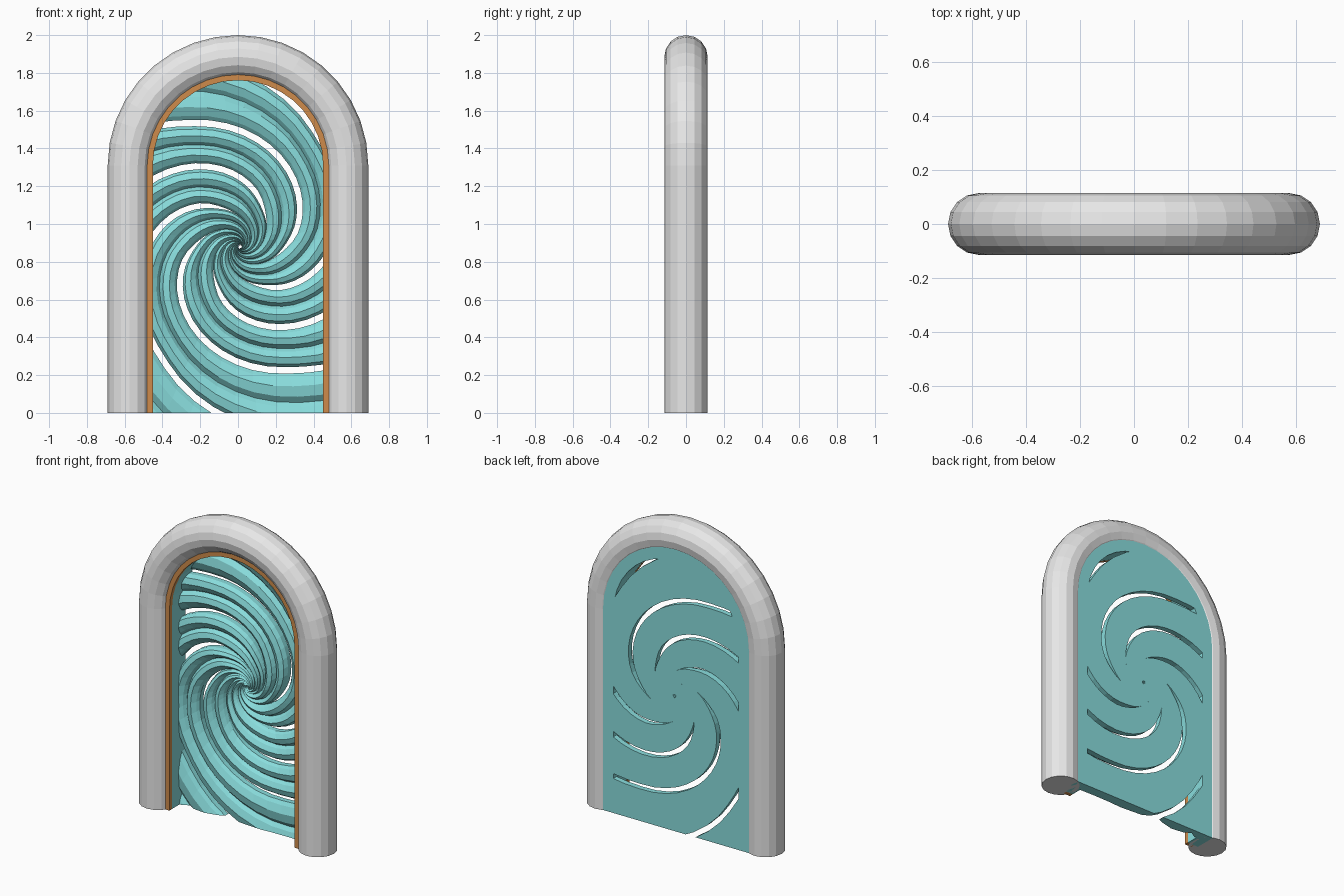
import bpy, bmesh, math
from mathutils import Vector

if "Cube" in bpy.data.objects:
    bpy.data.objects.remove(bpy.data.objects["Cube"])

ZC = 1.31            # height where the arch curve begins
CX, CZ = 0.01, 0.88  # centre of the swirl


def material(name, rgb):
    m = bpy.data.materials.new(name)
    m.diffuse_color = (*rgb, 1)
    m.use_nodes = True
    m.node_tree.nodes["Principled BSDF"].inputs["Base Color"].default_value = m.diffuse_color
    return m


GREY = material("stone grey", (0.80, 0.80, 0.80))
TEAL = material("portal teal", (0.25, 0.72, 0.72))
ORANGE = material("trim orange", (0.62, 0.26, 0.07))


def outline(R, n=18):
    """Points (x, z) of an arch: leg, half circle, leg."""
    arc = [(-R * math.cos(math.pi * i / n), ZC + R * math.sin(math.pi * i / n))
           for i in range(n + 1)]
    return [(-R, 0)] + arc + [(R, 0)]


def finish(bm, name, mat):
    me = bpy.data.meshes.new(name)
    bm.to_mesh(me)
    bm.free()
    me.materials.append(mat)
    ob = bpy.data.objects.new(name, me)
    bpy.context.collection.objects.link(ob)
    return ob


def skin(bm, rings):
    """Join closed rings of points into a capped solid."""
    vs = [[bm.verts.new(p) for p in ring] for ring in rings]
    n = len(rings[0])
    for a, b in zip(vs, vs[1:]):
        for j in range(n):
            k = (j + 1) % n
            bm.faces.new((a[j], a[k], b[k], b[j]))
    bm.faces.new(vs[0])
    bm.faces.new(vs[-1])


def arch_solid(name, section, mat, n=18):
    """Sweep a (radius, y) section along the arch."""
    paths = [outline(r, n) for r, y in section]
    rings = [[(p[i][0], s[1], p[i][1]) for p, s in zip(paths, section)]
             for i in range(n + 3)]
    bm = bmesh.new()
    skin(bm, rings)
    bmesh.ops.recalc_face_normals(bm, faces=bm.faces)
    return finish(bm, name, mat)


# Round stone arch
tube = [(0.575 + 0.115 * math.cos(math.pi * i / 8), 0.115 * math.sin(math.pi * i / 8))
        for i in range(16)]
arch_solid("arch_frame", tube, GREY)


# Thin linings on the inside of the arch
def band(r0, r1, y0, y1):
    return [(r0, y0), (r1, y0), (r1, y1), (r0, y1)]


BACK = 0.103
arch_solid("orange_trim", band(0.451, 0.50, -0.062, -0.035), ORANGE)
arch_solid("teal_lining", band(0.452, 0.53, -0.035, BACK), TEAL)

# Swirl arms: two ridges each, flat back, open slots between arms
PROFILE = [(0, 0.035), (0.07, 0.052), (0.22, 0.072), (0.40, 0.062), (0.5, 0.035),
           (0.58, 0.055), (0.74, 0.072), (0.92, 0.06), (1, 0.035)]
SIXTH = math.pi / 3


def spiral(t):
    """Slot radius: tight in the middle, evenly spaced further out."""
    if t < 0:
        return 0.243 * math.exp(0.8 * t)
    return 0.243 + 0.2365 * t + 0.12 * max(t - 2.0, 0)


def slot_half(r):
    s = min(max((r - 0.17) / 0.13, 0), 1)
    return 0.018 * s * s * (3 - 2 * s)


def swirl_arm(index):
    turn = index * SIXTH
    rings = []
    steps = 60
    for i in range(steps + 1):
        t = -3.6 + 7.9 * i / steps
        r0, r1 = spiral(t - SIXTH), spiral(t)
        a, b = r0 + slot_half(r0), r1 - slot_half(r1)
        c, s = math.cos(t + turn), math.sin(t + turn)
        scale = min(1, 0.45 + r1 * 1.8)
        pts = [(a + (b - a) * f, BACK - h * scale) for f, h in PROFILE]
        pts += [(b, BACK), (a, BACK)]
        rings.append([(CX + r * c, y, CZ + r * s) for r, y in pts])
    bm = bmesh.new()
    skin(bm, rings)
    bmesh.ops.recalc_face_normals(bm, faces=bm.faces)

    def cut(co, no):
        geom = bm.verts[:] + bm.edges[:] + bm.faces[:]
        return bmesh.ops.bisect_plane(bm, geom=geom, plane_co=co, plane_no=no,
                                      clear_outer=True)["geom_cut"]

    # trim at the ground and close the underside
    edges = [e for e in cut((0, 0, 0), (0, 0, -1)) if isinstance(e, bmesh.types.BMEdge)]
    if edges:
        bmesh.ops.triangle_fill(bm, edges=edges, use_beauty=True, normal=(0, 0, -1))
    # trim to the arch outline, inside the stone
    pts = outline(0.53)
    for (x0, z0), (x1, z1) in zip(pts, pts[1:]):
        cut(Vector((x0, 0, z0)), Vector((z0 - z1, 0, x1 - x0)).normalized())
    finish(bm, f"swirl_arm_{index + 1}", TEAL)


for k in range(6):
    swirl_arm(k)
